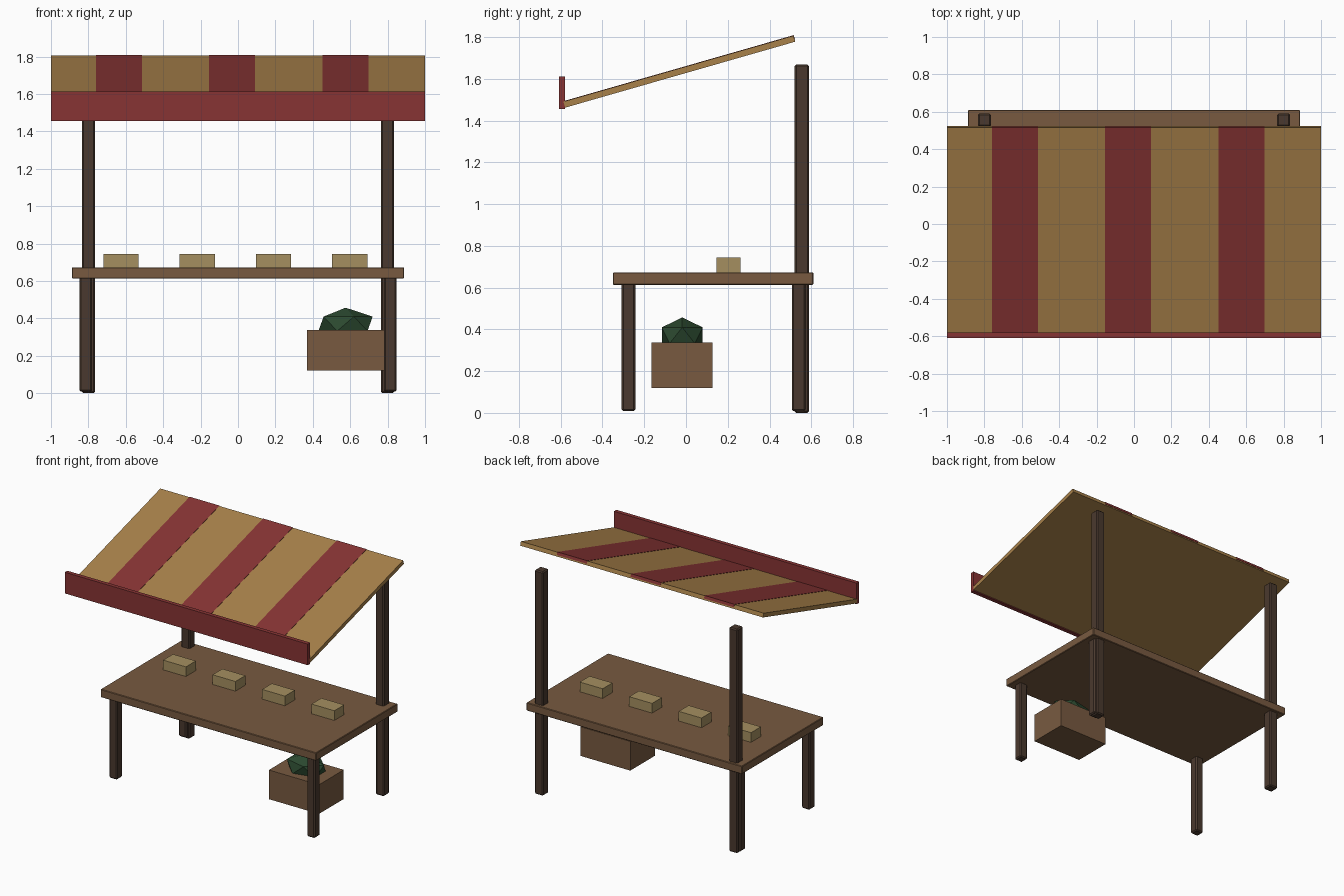
import bpy, math
from mathutils import Matrix, Vector

if "Cube" in bpy.data.objects:
    bpy.data.objects.remove(bpy.data.objects["Cube"])


def material(name, hex_rgb):
    # sRGB hex to linear diffuse colour
    lin = [((int(hex_rgb[i:i + 2], 16) / 255 + 0.055) / 1.055) ** 2.4 for i in (0, 2, 4)]
    m = bpy.data.materials.new(name)
    m.diffuse_color = (*lin, 1)
    m.use_nodes = True
    m.node_tree.nodes["Principled BSDF"].inputs["Base Color"].default_value = m.diffuse_color
    return m


WOOD = material("wood", "785A40")
DARK = material("dark_wood", "4A392E")
OCHRE = material("ochre_cloth", "A8814A")
RED = material("red_cloth", "873434")
GOODS = material("pale_goods", "A58F60")
GREEN = material("leaf_green", "2C4A30")


def box(name, x, y, z, mat, bevel=0.0):
    """Box from (min, max) ranges on each axis."""
    bpy.ops.mesh.primitive_cube_add(size=1)
    ob = bpy.context.object
    ob.name = name
    lo, hi = Vector((x[0], y[0], z[0])), Vector((x[1], y[1], z[1]))
    ob.data.transform(Matrix.Translation((lo + hi) / 2) @ Matrix.Diagonal((*(hi - lo), 1)))
    ob.data.materials.append(mat)
    if bevel:
        mod = ob.modifiers.new("chamfer", 'BEVEL')
        mod.width, mod.segments = bevel, 1
    return ob


# Counter
box("counter_top", (-0.888, 0.888), (-0.35, 0.61), (0.613, 0.673), WOOD, 0.004)

# Legs and roof posts, both sides
for side, s in (("left", -1), ("right", 1)):
    lx = (s * 0.814 - 0.0325, s * 0.814 + 0.0325)
    px = (s * 0.80 - 0.035, s * 0.80 + 0.035)
    box(f"front_leg_{side}", lx, (-0.308, -0.243), (0.008, 0.62), DARK, 0.008)
    box(f"back_leg_{side}", lx, (0.507, 0.572), (0.008, 0.62), DARK, 0.008)
    box(f"roof_post_{side}", px, (0.52, 0.59), (0.0, 1.668), DARK, 0.008)

# Sloping awning with raised red stripes
slope = Matrix.Translation((0, -0.032, 1.634)) @ Matrix.Rotation(math.radians(16), 4, 'X')
half = 0.573
awning = box("awning", (-1, 1), (-half, half), (-0.015, 0.015), OCHRE)
awning.matrix_world = slope
for i, cx in enumerate((-0.637, -0.032, 0.575)):
    stripe = box(f"awning_stripe_{i + 1}", (cx - 0.123, cx + 0.123),
                 (-half - 0.002, half + 0.002), (-0.004, 0.017), RED)
    stripe.matrix_world = slope

# Front valance
box("valance", (-1, 1), (-0.609, -0.579), (1.455, 1.612), RED)

# Goods on the counter
for i in range(4):
    cx = -0.625 + i * 0.4075
    box(f"goods_block_{i + 1}", (cx - 0.094, cx + 0.094), (0.146, 0.262), (0.67, 0.745), GOODS)

# Crate with greens
box("crate", (0.37, 0.782), (-0.165, 0.127), (0.12, 0.337), WOOD)
bpy.ops.mesh.primitive_ico_sphere_add(subdivisions=1, radius=1)
greens = bpy.context.object
greens.name = "greens"
greens.data.transform(Matrix.Translation((0.575, -0.018, 0.371)) @ Matrix.Diagonal((0.162, 0.115, 0.086, 1)))
greens.data.materials.append(GREEN)
